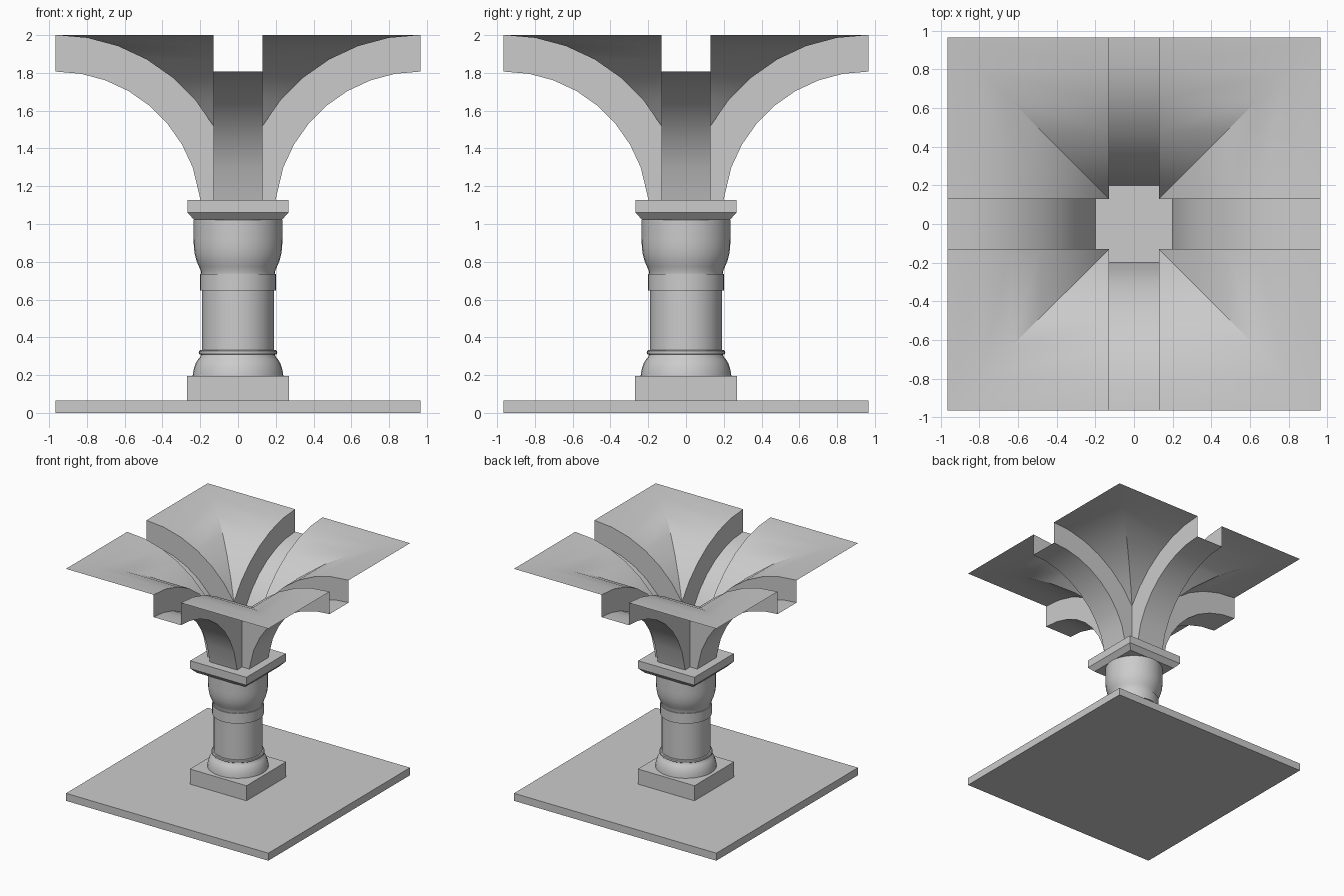
import bpy, bmesh
from math import sin, cos, radians, pi, asin, acos

if "Cube" in bpy.data.objects:
    bpy.data.objects.remove(bpy.data.objects["Cube"], do_unlink=True)

stone = bpy.data.materials.new("grey stone")
stone.use_nodes = True
GREY = (0.6, 0.6, 0.6, 1)
stone.diffuse_color = GREY
stone.node_tree.nodes["Principled BSDF"].inputs["Base Color"].default_value = GREY


def finish(name, bm, smooth=False):
    """Turn a bmesh into a stone object."""
    bmesh.ops.recalc_face_normals(bm, faces=bm.faces)
    mesh = bpy.data.meshes.new(name)
    bm.to_mesh(mesh)
    bm.free()
    obj = bpy.data.objects.new(name, mesh)
    bpy.context.collection.objects.link(obj)
    mesh.materials.append(stone)
    bpy.ops.object.select_all(action='DESELECT')
    obj.select_set(True)
    bpy.context.view_layer.objects.active = obj
    if smooth:
        bpy.ops.object.shade_smooth_by_angle(angle=radians(30))
    return obj


def square_stack(name, profile):
    """Square block from (half width, height) levels."""
    bm = bmesh.new()
    rings = [[bm.verts.new((sx * w, sy * w, z)) for sx, sy in
              ((1, 1), (-1, 1), (-1, -1), (1, -1))] for w, z in profile]
    for a, b in zip(rings, rings[1:]):
        for i in range(4):
            j = (i + 1) % 4
            bm.faces.new((a[i], a[j], b[j], b[i]))
    bm.faces.new(rings[0])
    bm.faces.new(rings[-1])
    return finish(name, bm)


def lathe(name, profile, sides=32):
    """Round part from (radius, height) levels."""
    bm = bmesh.new()
    rings = [[bm.verts.new((r * cos(2 * pi * i / sides), r * sin(2 * pi * i / sides), z))
              for i in range(sides)] for r, z in profile]
    for a, b in zip(rings, rings[1:]):
        for i in range(sides):
            j = (i + 1) % sides
            bm.faces.new((a[i], a[j], b[j], b[i]))
    bm.faces.new(rings[0])
    bm.faces.new(rings[-1])
    return finish(name, bm, True)


# Floor, plinth and abacus
HALF = 0.965
square_stack("floor_slab", [(HALF, 0), (HALF, 0.065)])
square_stack("plinth", [(0.27, 0.065), (0.27, 0.195)])
square_stack("abacus", [(0.23, 1.02), (0.268, 1.06), (0.268, 1.128)])

# Round column parts
lathe("base_moulding", [(0.24, 0.195), (0.238, 0.215), (0.232, 0.24), (0.223, 0.265),
                        (0.21, 0.285), (0.198, 0.3), (0.195, 0.312)])
lathe("base_ring", [(0.2, 0.308), (0.207, 0.313), (0.208, 0.32), (0.207, 0.327), (0.2, 0.332)])
lathe("shaft", [(0.19, 0.33), (0.19, 0.65)])
lathe("neck_band", [(0.202, 0.648), (0.202, 0.735)])
lathe("bell_capital", [(0.195, 0.735), (0.197, 0.752), (0.207, 0.775), (0.22, 0.805),
                       (0.229, 0.84), (0.234, 0.88), (0.235, 0.92), (0.235, 1.022)])

# Vault: open ribs with side walls, and groined webs in the corners
RIB, CENTRE, FOOT = 0.13, 1.035, 1.128
R_LOW, R_TOP = 0.772, 0.965


def arc(radius, start):
    """Quarter arc points (distance from axis, height), foot to crown."""
    angles = [start] + [radians(a) for a in range(10, 91, 10) if radians(a) > start + 0.06]
    return [(HALF - radius * cos(a), CENTRE + radius * sin(a)) for a in angles]


low = arc(R_LOW, asin((FOOT - CENTRE) / R_LOW))
top = arc(R_TOP, acos((HALF - RIB) / R_TOP))

bm = bmesh.new()
for swap in (False, True):
    def face(points):
        bm.faces.new([bm.verts.new((y, x, z) if swap else (x, y, z)) for x, y, z in points])

    for (a, za), (b, zb) in zip(low, low[1:]):
        face([(a, 0, za), (b, 0, zb), (b, RIB, zb), (a, RIB, za)])
    for (a, za), (b, zb) in zip(top, top[1:]):
        quad = [(a, RIB, za), (b, RIB, zb), (b, b, zb), (a, a, za)]
        face(quad[:3] if abs(a - RIB) < 0.001 else quad)
    outline = low + top[::-1] + [(RIB, FOOT)]
    face([(x, RIB, z) for x, z in outline])
bmesh.ops.remove_doubles(bm, verts=bm.verts, dist=0.0005)

# Mirror the quarter to all four corners
for axis in (0, 1):
    copy = bmesh.ops.duplicate(bm, geom=bm.verts[:] + bm.edges[:] + bm.faces[:])["geom"]
    for v in copy:
        if isinstance(v, bmesh.types.BMVert):
            v.co[axis] *= -1
    bmesh.ops.reverse_faces(bm, faces=[f for f in copy if isinstance(f, bmesh.types.BMFace)])
    bmesh.ops.remove_doubles(bm, verts=bm.verts, dist=0.0005)
finish("vault_springing", bm, True)
